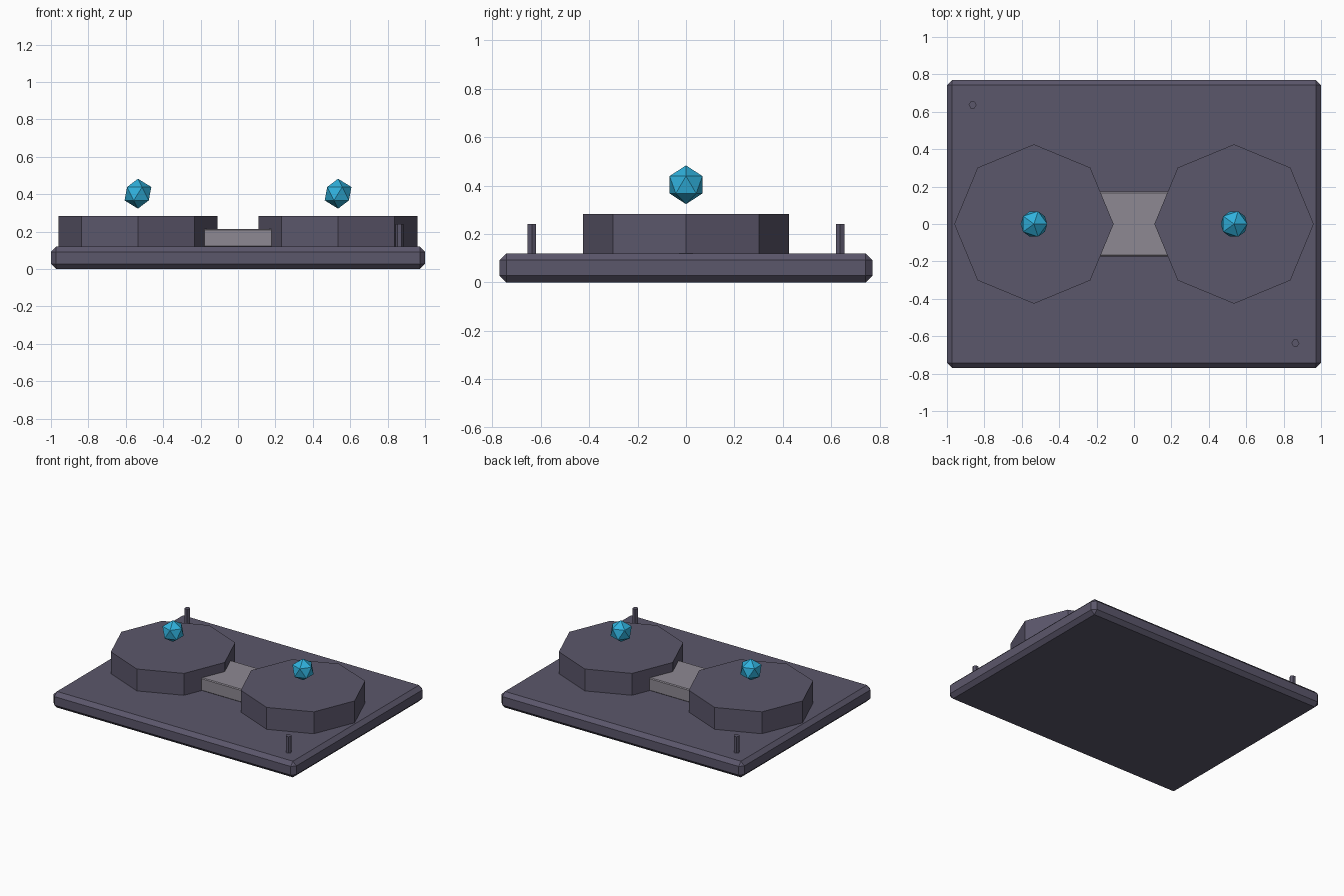
import bpy, bmesh, math
from mathutils import Matrix

if "Cube" in bpy.data.objects:
    bpy.data.objects.remove(bpy.data.objects["Cube"])


def material(name, color):
    m = bpy.data.materials.new(name)
    m.diffuse_color = (*color, 1)
    m.use_nodes = True
    m.node_tree.nodes["Principled BSDF"].inputs["Base Color"].default_value = m.diffuse_color
    return m


SLATE = material("dark slate", (0.105, 0.095, 0.147))
GREY = material("light grey", (0.27, 0.25, 0.29))
CYAN = material("bright cyan", (0.03, 0.44, 0.72))


def finish(bm, name, mat):
    mesh = bpy.data.meshes.new(name)
    bm.to_mesh(mesh)
    bm.free()
    mesh.materials.append(mat)
    obj = bpy.data.objects.new(name, mesh)
    bpy.context.collection.objects.link(obj)
    return obj


def box(name, size, z0, chamfer, mat):
    bm = bmesh.new()
    bmesh.ops.create_cube(bm, size=1)
    bmesh.ops.scale(bm, vec=size, verts=bm.verts)
    bmesh.ops.translate(bm, vec=(0, 0, z0 + size[2] / 2), verts=bm.verts)
    bmesh.ops.bevel(bm, geom=bm.edges[:], offset=chamfer, segments=1,
                    profile=0.5, affect='EDGES')
    return finish(bm, name, mat)


def prism(name, x, y, z0, z1, radius, sides, mat):
    bm = bmesh.new()
    place = Matrix.Translation((x, y, (z0 + z1) / 2)) @ Matrix.Rotation(math.pi / 2, 4, 'Z')
    bmesh.ops.create_cone(bm, cap_ends=True, segments=sides, radius1=radius,
                          radius2=radius, depth=z1 - z0, matrix=place)
    return finish(bm, name, mat)


# Chamfered base slab and the low bridge between the pads
box("base_plate", (2.0, 1.54, 0.12), 0, 0.028, SLATE)
box("bridge", (0.37, 0.345, 0.097), 0.118, 0.006, GREY)

for side, s in (("left", -1), ("right", 1)):
    # Octagonal pad
    prism(side + "_pad", s * 0.535, 0, 0.118, 0.283, 0.426, 8, SLATE)
    # Floating faceted orb
    bm = bmesh.new()
    bmesh.ops.create_icosphere(bm, subdivisions=1, radius=0.08,
                               matrix=Matrix.Translation((s * 0.535, 0, 0.403)))
    finish(bm, side + "_orb", CYAN)
    # Corner pin, on opposite corners
    prism(side + "_pin", s * 0.863, -s * 0.637, 0.118, 0.242, 0.021, 6, SLATE)
